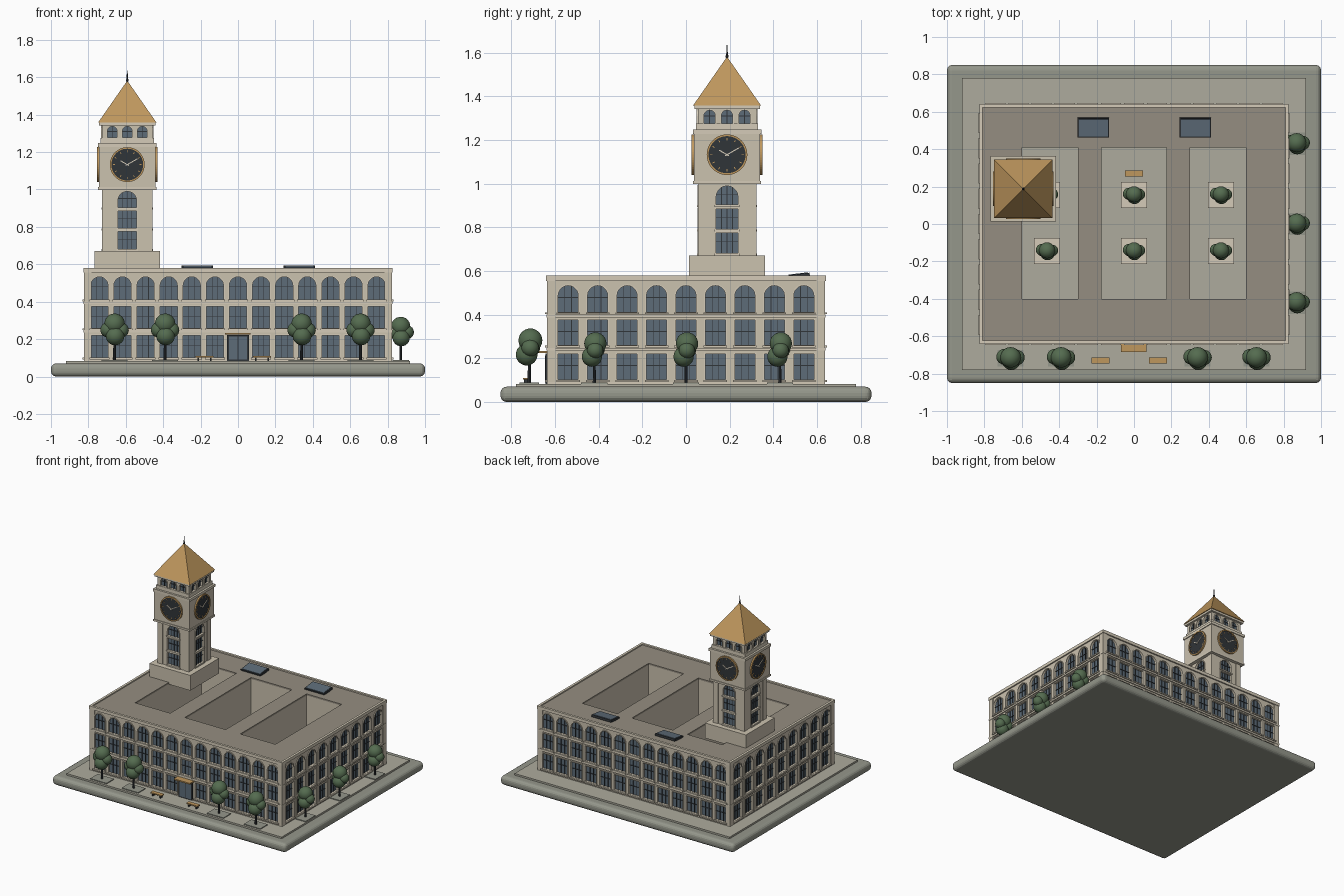
import bpy, bmesh, math
from mathutils import Matrix, Vector

if "Cube" in bpy.data.objects:
    bpy.data.objects.remove(bpy.data.objects["Cube"])

def material(name, r, g, b):
    m = bpy.data.materials.new(name)
    m.diffuse_color = (r, g, b, 1)
    m.use_nodes = True
    m.node_tree.nodes["Principled BSDF"].inputs["Base Color"].default_value = m.diffuse_color
    return m

STONE = material("stone", .60, .54, .43)
TRIM = material("trim_stone", .66, .60, .48)
ROOF = material("roofing", .30, .27, .22)
PAVE = material("paving", .42, .41, .34)
KERB = material("kerb", .30, .31, .26)
GLASS = material("glass", .11, .15, .19)
DARK = material("dark_metal", .03, .035, .04)
WOOD = material("copper_wood", .52, .31, .11)
LEAF = material("leaf", .09, .15, .08)
I4 = Matrix.Identity(4)
T = Matrix.Translation

def finish(name, bm, mat, smooth=False):
    bmesh.ops.recalc_face_normals(bm, faces=bm.faces)
    me = bpy.data.meshes.new(name)
    bm.to_mesh(me)
    bm.free()
    for p in me.polygons:
        p.use_smooth = smooth
    me.materials.append(mat)
    ob = bpy.data.objects.new(name, me)
    bpy.context.collection.objects.link(ob)
    return ob

def add_box(bm, x0, x1, y0, y1, z0, z1, M=I4):
    c = Vector(((x0 + x1) / 2, (y0 + y1) / 2, (z0 + z1) / 2))
    bmesh.ops.create_cube(bm, size=1, matrix=M @ T(c) @ Matrix.Diagonal((x1 - x0, y1 - y0, z1 - z0, 1)))

def boxes(name, items, mat, M=I4):
    bm = bmesh.new()
    for b in items:
        add_box(bm, *b, M)
    return finish(name, bm, mat)

def plate(name, loops, thick, M, mat):
    """Filled 2D outline with holes, extruded, turned into a mesh."""
    cu = bpy.data.curves.new(name, 'CURVE')
    cu.dimensions, cu.fill_mode, cu.extrude = '2D', 'BOTH', thick / 2
    for loop in loops:
        s = cu.splines.new('POLY')
        s.points.add(len(loop) - 1)
        for p, (x, y) in zip(s.points, loop):
            p.co = (x, y, 0, 1)
        s.use_cyclic_u = True
    tmp = bpy.data.objects.new(name + "_outline", cu)
    bpy.context.collection.objects.link(tmp)
    dg = bpy.context.evaluated_depsgraph_get()
    me = bpy.data.meshes.new_from_object(tmp.evaluated_get(dg))
    bpy.data.objects.remove(tmp)
    bm = bmesh.new()
    bm.from_mesh(me)
    bmesh.ops.remove_doubles(bm, verts=bm.verts, dist=1e-5)
    bm.transform(M)
    return finish(name, bm, mat)

def rect(x0, x1, y0, y1):
    return [(x0, y0), (x1, y0), (x1, y1), (x0, y1)]

def opening(x, z0, w, h, arch, grow=0):
    r, b, t = w / 2 + grow, z0 - grow, z0 + h + grow
    if not arch:
        return rect(x - r, x + r, b, t)
    arc = [(x + r * math.cos(a * math.pi / 10), t - r + r * math.sin(a * math.pi / 10)) for a in range(11)]
    return [(x - r, b), (x + r, b)] + arc

def facade(name, width, z0, z1, dist, wins, M, sill=.015, cols=2, grow=.007):
    """Wall sheet with openings, glass behind, frames, bars and sills; faces local -y."""
    up = Matrix.Rotation(math.pi / 2, 4, 'X')
    h = width / 2
    plate(name + "_wall", [rect(-h, h, z0, z1)] + [opening(*w) for w in wins], .012, M @ T((0, -dist + .006, 0)) @ up, STONE)
    boxes(name + "_glass", [(-h + .015, h - .015, -dist + .011, -dist + .016, z0, z1)], GLASS, M)
    rings = [l for w in wins for l in (opening(*w, grow), opening(*w))]
    plate(name + "_frames", rings, .008, M @ T((0, -dist - .002, 0)) @ up, TRIM)
    bars, sills = [], []
    for x, b, w, hh, arch in wins:
        for i in range(1, cols + 1):
            bx = x - w / 2 + w * i / (cols + 1)
            drop = w / 2 - math.sqrt((w / 2) ** 2 - (bx - x) ** 2) if arch else 0
            bars.append((bx - .0015, bx + .0015, -dist + .006, -dist + .012, b, b + hh - drop))
        bz = b + hh * .55
        bars.append((x - w / 2, x + w / 2, -dist + .006, -dist + .012, bz - .0015, bz + .0015))
        sills.append((x - w / 2 - .008, x + w / 2 + .008, -dist - sill, -dist + .002, b - .011, b - .002))
    boxes(name + "_bars", bars, DARK, M)
    boxes(name + "_sills", sills, TRIM, M)

def slab(name, hx, hy, z0, z1, mat, c=(0, 0)):
    return boxes(name, [(c[0] - hx, c[0] + hx, c[1] - hy, c[1] + hy, z0, z1)], mat)

# plinth and pavement
plinth = slab("plinth", 1, .85, 0, .07, KERB)
bev = plinth.modifiers.new("rounding", 'BEVEL')
bev.width, bev.segments = .028, 4
slab("pavement", .92, .78, .06, .083, PAVE)

# main block with three courtyards
HX, HY, Z0, Z1 = .817, .631, .083, .568
courts = [rect(-.60, -.30, -.40, .41), rect(-.175, .175, -.40, .41), rect(.30, .60, -.40, .41)]
i = .015
plate("core", [rect(-HX + i, HX - i, -HY + i, HY - i)] + courts, Z1 - Z0 - .01, T((0, 0, (Z0 + Z1 - .01) / 2)), STONE)
plate("roof", [rect(-HX, HX, -HY, HY)] + courts, .012, T((0, 0, Z1 - .004)), ROOF)
def ring(name, g, inner, z0, z1):
    plate(name, [rect(-HX - g, HX + g, -HY - g, HY + g), rect(-HX + inner, HX - inner, -HY + inner, HY - inner)],
          z1 - z0, T((0, 0, (z0 + z1) / 2)), TRIM)
ring("cornice", .010, .008, .555, .579)
ring("floor_band_low", .008, .005, .236, .248)
ring("floor_band_high", .008, .005, .388, .400)
ring("wall_foot", .006, .005, .08, .092)
boxes("corner_piers", [(sx * HX - .02 - sx * .014, sx * HX + .02 - sx * .014, sy * HY - .02 - sy * .014, sy * HY + .02 - sy * .014, Z0, .56)
                       for sx in (-1, 1) for sy in (-1, 1)], STONE)

# four facades
for k, (side, half, dist, n, step, w) in enumerate([("front", HX, HY, 13, .1235, .092), ("right", HY, HX, 9, .135, .092),
                                                  ("back", HX, HY, 13, .1235, .092), ("left", HY, HX, 9, .135, .092)]):
    M = Matrix.Rotation(k * math.pi / 2, 4, 'Z')
    wins = []
    for j in range(n):
        x = (j - (n - 1) / 2) * step
        if not (k == 0 and j == 6):
            wins.append((x, .103, w, .117, False))
        wins += [(x, .260, w, .115, False), (x, .413, w, .12, True)]
    facade(side, 2 * half, Z0, .56, dist, wins, M)

# entrance
boxes("door_frame", [(-.058, .058, -HY - .012, -HY + .002, Z0, .222)], DARK)
boxes("door_leaves", [(s * .026 - .023, s * .026 + .023, -HY - .015, -HY, .09, .213) for s in (-1, 1)], GLASS)
boxes("door_canopy", [(-.07, .068, -.685, -HY, .224, .234)], WOOD)

# skylights
for x in (-.217, .328):
    M = T((x, .515, .582)) @ Matrix.Rotation(math.radians(7), 4, 'X')
    boxes("skylight_frame", [(-.084, .084, -.052, .052, -.012, .004)], DARK, M)
    boxes("skylight_glass", [(-.077, .077, -.046, .046, 0, .007)], GLASS, M)

# tower
C = (-.592, .188)
slab("tower_base", .175, .175, .555, .672, STONE, C)
slab("tower_core", .115, .115, .66, 1.0, STONE, C)
slab("clock_box", .151, .151, 1.005, 1.235, STONE, C)
slab("clock_box_foot", .156, .156, .998, 1.012, TRIM, C)
slab("clock_box_cornice", .157, .157, 1.228, 1.248, TRIM, C)
slab("belfry_floor", .142, .142, 1.248, 1.275, TRIM, C)
slab("belfry_cornice", .150, .150, 1.343, 1.362, TRIM, C)
boxes("tower_piers", [(C[0] + sx * .113 - .021, C[0] + sx * .113 + .021, C[1] + sy * .113 - .021, C[1] + sy * .113 + .021, .67, 1.0)
                      for sx in (-1, 1) for sy in (-1, 1)], STONE)
for k in range(4):
    M = T((*C, 0)) @ Matrix.Rotation(k * math.pi / 2, 4, 'Z')
    facade("tower_shaft_%d" % k, .25, .67, 1.0, .130,
           [(0, .683, .1, .092, False), (0, .793, .1, .092, False), (0, .905, .1, .085, True)], M, .008, 3, .005)
    facade("belfry_%d" % k, .268, 1.265, 1.35, .134, [(x, 1.277, .052, .06, True) for x in (-.08, 0, .08)], M, .006, 1, .005)
    # clock on each side
    up = M @ T((0, -.151, 1.133)) @ Matrix.Rotation(math.pi / 2, 4, 'X')
    def disc(r):
        return [(r * math.cos(a * math.pi / 24), r * math.sin(a * math.pi / 24)) for a in range(48)]
    plate("clock_face", [disc(.086)], .012, up, DARK)
    plate("clock_ring", [disc(.093), disc(.085)], .022, up, WOOD)
    bm = bmesh.new()
    for hnd in range(12):
        add_box(bm, -.002, .002, .066, .077, .005, .009, up @ Matrix.Rotation(hnd * math.pi / 6, 4, 'Z'))
    finish("clock_marks", bm, WOOD)
    bm = bmesh.new()
    for ang, ln in ((60, .042), (-60, .062)):
        add_box(bm, -.0025, .0025, -.01, ln, .005, .010, up @ Matrix.Rotation(math.radians(ang), 4, 'Z'))
    finish("clock_hands", bm, TRIM)

def cone(name, n, r1, r2, z0, z1, mat, c, rot=0, smooth=False):
    bm = bmesh.new()
    bmesh.ops.create_cone(bm, cap_ends=True, segments=n, radius1=r1, radius2=r2, depth=z1 - z0,
                          matrix=T((*c, (z0 + z1) / 2)) @ Matrix.Rotation(rot, 4, 'Z'))
    return finish(name, bm, mat, smooth)
spire = cone("tower_roof", 4, .156 * math.sqrt(2), 0, 1.358, 1.582, WOOD, C, math.pi / 4)
cone("finial", 8, .005, .002, 1.56, 1.635, DARK, C)
cone("finial_knob", 8, .008, .004, 1.578, 1.596, DARK, C)

# trees
def tree(x, y, z, s):
    cone("tree_trunk", 8, .008 * s, .006 * s, z, z + .13 * s, DARK, (x, y))
    bm = bmesh.new()
    for bx, by, bz, r in ((0, .005, .197, .055), (-.034, .008, .165, .042), (.036, .004, .163, .040), (.003, -.012, .132, .050)):
        bmesh.ops.create_icosphere(bm, subdivisions=3, radius=r * s,
                                   matrix=T((x + bx * s, y + by * s, z + bz * s)))
    finish("tree_crown", bm, LEAF, True)

for x in (-.66, -.39, .34, .655):
    slab("tree_pit", .07, .045, .08, .089, KERB, (x, -.718))
    tree(x, -.718, .085, 1)
for y in (-.42, 0, .43):
    slab("tree_pit", .045, .06, .08, .089, KERB, (.87, y))
    tree(.87, y, .085, .93)
for x in (-.465, 0, .465):
    for y in (-.145, .155):
        slab("court_planter", .07, .07, .08, .105, TRIM, (x, y))
        tree(x, y, .1, .78)

# benches
for x, y in ((-.18, -.73), (.128, -.73), (0, .27)):
    slab("bench_seat", .048, .016, .102, .110, WOOD, (x, y))
    boxes("bench_legs", [(x + s * .033 - .004, x + s * .033 + .004, y - .012, y + .012, .08, .103) for s in (-1, 1)], DARK)
